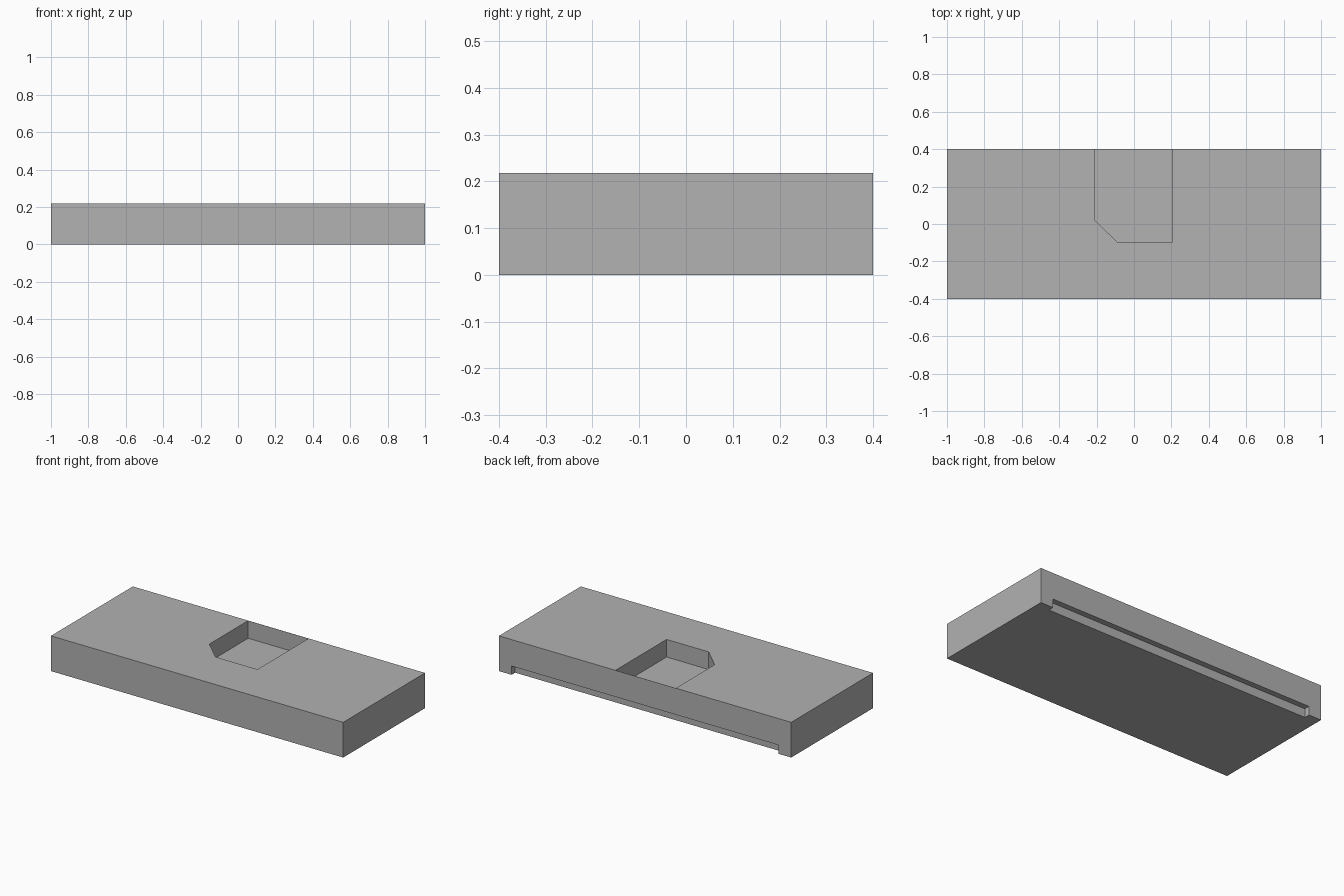
import bpy
import bmesh

cube = bpy.data.objects.get("Cube")
if cube:
    bpy.data.objects.remove(cube, do_unlink=True)

LENGTH, DEPTH, HEIGHT = 2.0, 0.8, 0.218
BACK = DEPTH / 2

grey = bpy.data.materials.new("plain grey")
grey.use_nodes = True
colour = (0.445, 0.445, 0.445, 1)
grey.diffuse_color = colour
grey.node_tree.nodes["Principled BSDF"].inputs["Base Color"].default_value = colour


def prism(name, outline, bottom, top):
    """Extrude a plan outline from bottom to top."""
    bm = bmesh.new()
    face = bm.faces.new([bm.verts.new((x, y, bottom)) for x, y in outline])
    extruded = bmesh.ops.extrude_face_region(bm, geom=[face])["geom"]
    verts = [v for v in extruded if isinstance(v, bmesh.types.BMVert)]
    bmesh.ops.translate(bm, verts=verts, vec=(0, 0, top - bottom))
    bmesh.ops.recalc_face_normals(bm, faces=bm.faces)
    mesh = bpy.data.meshes.new(name)
    bm.to_mesh(mesh)
    bm.free()
    mesh.materials.append(grey)
    obj = bpy.data.objects.new(name, mesh)
    bpy.context.collection.objects.link(obj)
    return obj


def rectangle(x0, x1, y0, y1):
    return [(x0, y0), (x1, y0), (x1, y1), (x0, y1)]


# Main slab
slab = prism("slab", rectangle(-LENGTH / 2, LENGTH / 2, -BACK, BACK), 0, HEIGHT)

# Top pocket with one clipped corner and a paper-thin back wall
wall = BACK - 0.001
pocket = prism("pocket_cutter",
               [(-0.21, wall), (-0.21, 0.02), (-0.085, -0.10), (0.203, -0.10), (0.203, wall)],
               HEIGHT / 2, HEIGHT + 0.1)

# Shallow notch along the lower back edge
notch = prism("notch_cutter", rectangle(-0.914, 0.914, BACK - 0.035, BACK + 0.1), -0.1, 0.054)

for cutter in (pocket, notch):
    cut = slab.modifiers.new(cutter.name, 'BOOLEAN')
    cut.operation = 'DIFFERENCE'
    cut.solver = 'EXACT'
    cut.object = cutter
    cutter.hide_render = True

# Bake the cuts, then drop the cutters
bpy.context.view_layer.update()
evaluated = slab.evaluated_get(bpy.context.evaluated_depsgraph_get())
finished = bpy.data.meshes.new_from_object(evaluated)
slab.modifiers.clear()
slab.data = finished
for cutter in (pocket, notch):
    bpy.data.objects.remove(cutter, do_unlink=True)
